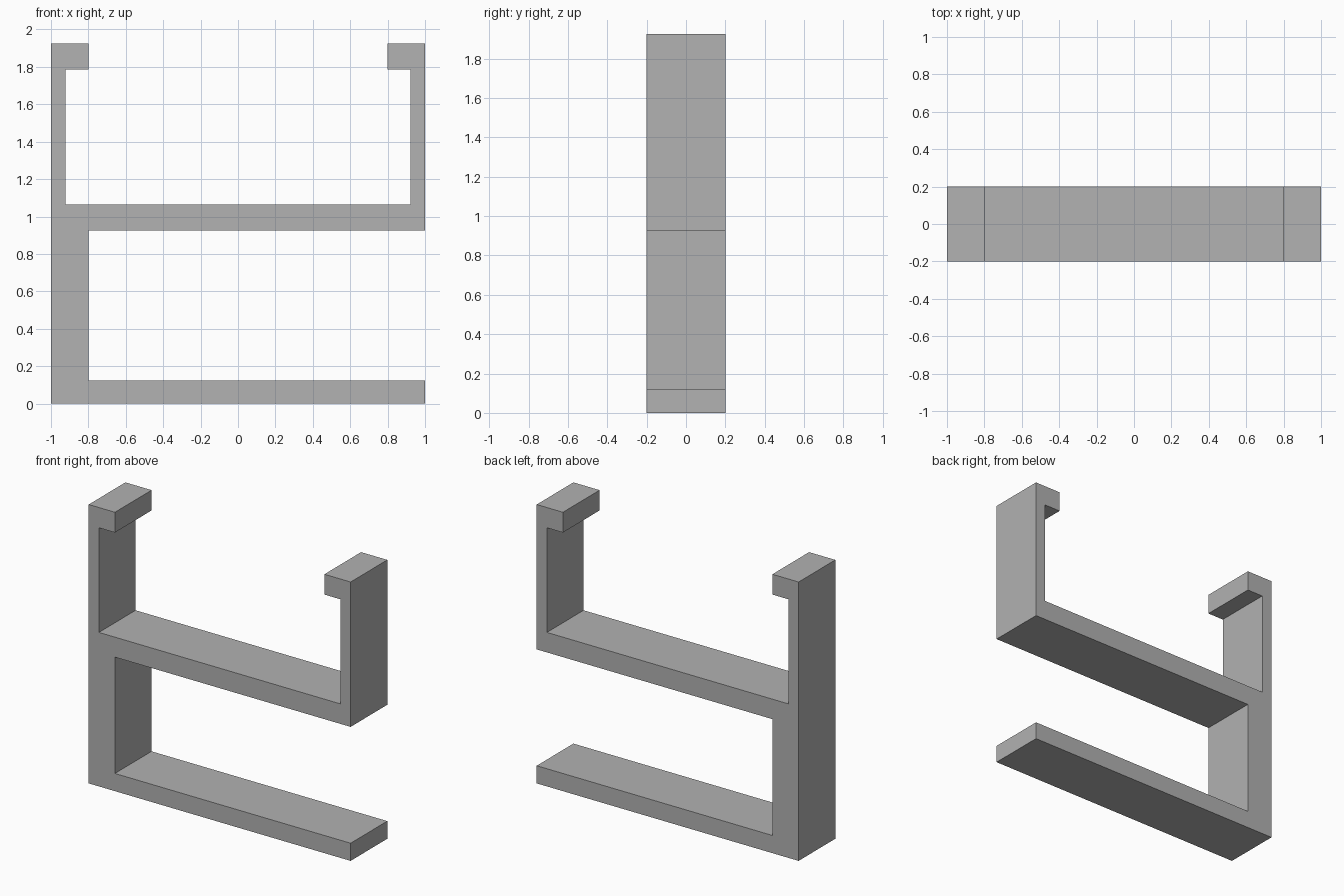
import bpy
import bmesh

if "Cube" in bpy.data.objects:
    bpy.data.objects.remove(bpy.data.objects["Cube"], do_unlink=True)

# Single plain grey
grey = bpy.data.materials.new("plain grey")
grey.use_nodes = True
colour = (0.445, 0.445, 0.445, 1)
grey.diffuse_color = colour
grey.node_tree.nodes["Principled BSDF"].inputs["Base Color"].default_value = colour

HALF_DEPTH = 0.2
TOP, LIP, TRAY_TOP, TRAY_BASE, FOOT = 1.925, 1.785, 1.063, 0.925, 0.122
WALL, HOOK = 0.922, 0.8   # inner faces of the arms and of the hooks

# Side outline: foot, post, tray and two hooked arms in one closed loop
outline = [
    (-1, 0), (1, 0), (1, FOOT), (-HOOK, FOOT),
    (-HOOK, TRAY_BASE), (1, TRAY_BASE),
    (1, TOP), (HOOK, TOP), (HOOK, LIP), (WALL, LIP), (WALL, TRAY_TOP),
    (-WALL, TRAY_TOP), (-WALL, LIP), (-HOOK, LIP), (-HOOK, TOP), (-1, TOP),
]

# Extrude the outline from front to back
bm = bmesh.new()
front = bm.faces.new([bm.verts.new((x, -HALF_DEPTH, z)) for x, z in outline])
result = bmesh.ops.extrude_face_region(bm, geom=[front], use_keep_orig=True)
moved = [v for v in result["geom"] if isinstance(v, bmesh.types.BMVert)]
bmesh.ops.translate(bm, verts=moved, vec=(0, 2 * HALF_DEPTH, 0))
bmesh.ops.recalc_face_normals(bm, faces=bm.faces)

mesh = bpy.data.meshes.new("bracket_stand")
bm.to_mesh(mesh)
bm.free()
mesh.materials.append(grey)
stand = bpy.data.objects.new("bracket_stand", mesh)
bpy.context.collection.objects.link(stand)
